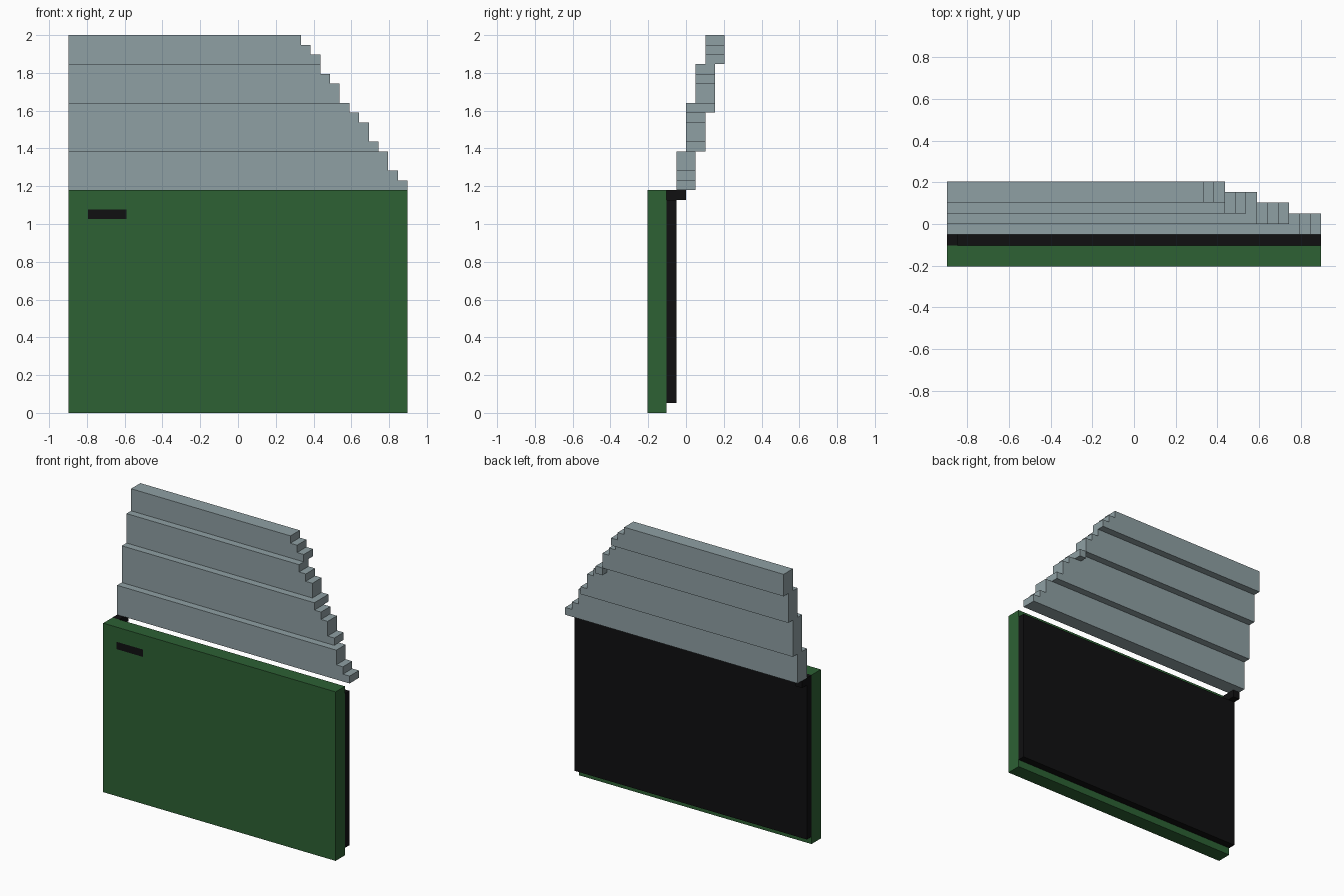
import bpy, bmesh
from mathutils import Vector

if "Cube" in bpy.data.objects:
    bpy.data.objects.remove(bpy.data.objects["Cube"])

V = 2 / 39                      # one grid unit
ORIGIN = Vector((-17.5, -4, 0))


def pos(x, y, z):
    return (Vector((x, y, z)) + ORIGIN) * V


def material(name, color):
    m = bpy.data.materials.new(name)
    m.diffuse_color = (*color, 1)
    m.use_nodes = True
    m.node_tree.nodes["Principled BSDF"].inputs["Base Color"].default_value = m.diffuse_color
    return m


green = material("green", (0.026, 0.119, 0.034))
black = material("black", (0.0052, 0.0052, 0.0056))
grey = material("blue grey", (0.275, 0.35, 0.37))


def finish(name, bm, *mats):
    bmesh.ops.recalc_face_normals(bm, faces=bm.faces)
    mesh = bpy.data.meshes.new(name)
    bm.to_mesh(mesh)
    bm.free()
    for m in mats:
        mesh.materials.append(m)
    obj = bpy.data.objects.new(name, mesh)
    bpy.context.collection.objects.link(obj)
    return obj


def extruded(profile, y0, y1):
    """Extrude an x-z outline from y0 to y1."""
    bm = bmesh.new()
    face = bm.faces.new([bm.verts.new(pos(x, y0, z)) for x, z in profile])
    ext = bmesh.ops.extrude_face_region(bm, geom=[face])
    verts = [g for g in ext["geom"] if isinstance(g, bmesh.types.BMVert)]
    bmesh.ops.translate(bm, verts=verts, vec=(0, (y1 - y0) * V, 0))
    return bm


def box(x0, x1, y0, y1, z0, z1):
    return extruded([(x0, z0), (x1, z0), (x1, z1), (x0, z1)], y0, y1)


# Front panel with a flush black slot cut into its front face
bm = box(0, 35, 0, 2, 0, 23)
for p, n in (((2, 0, 0), (1, 0, 0)), ((6, 0, 0), (1, 0, 0)),
             ((0, 0, 20), (0, 0, 1)), ((0, 0, 21), (0, 0, 1))):
    bmesh.ops.bisect_plane(bm, geom=bm.verts[:] + bm.edges[:] + bm.faces[:],
                           plane_co=pos(*p), plane_no=n)
lo, hi = pos(2, 0, 20), pos(6, 0, 21)
for f in bm.faces:
    c = f.calc_center_median()
    if lo.x < c.x < hi.x and lo.z < c.z < hi.z and c.y < lo.y + 0.001:
        f.material_index = 1
finish("front_panel", bm, green, black)

# Backing board and the small bracket that carries the slats
finish("back_board", box(0, 35, 2, 3, 1, 22), black)
finish("bracket", box(0, 1, 2, 4, 22, 23), black)

# Stepped slats: (front y, bottom z, width of each row going up)
slats = [(3, 23, [35, 34, 33, 33]),
         (4, 27, [32, 31, 31, 30, 29]),
         (5, 32, [28, 28, 27, 26]),
         (6, 36, [26, 25, 24])]
for i, (y, z, widths) in enumerate(slats):
    outline = [(0, z)]
    for row, w in enumerate(widths):
        if row and widths[row - 1] == w:
            outline.pop()       # merge rows of equal width
        else:
            outline.append((w, z + row))
        outline.append((w, z + row + 1))
    outline.append((0, z + len(widths)))
    finish(f"slat_{i + 1}", extruded(outline, y, y + 2), grey)

# Small catch under the end of the third slat
finish("slat_catch", box(28, 29, 6, 7, 31, 32), grey)
